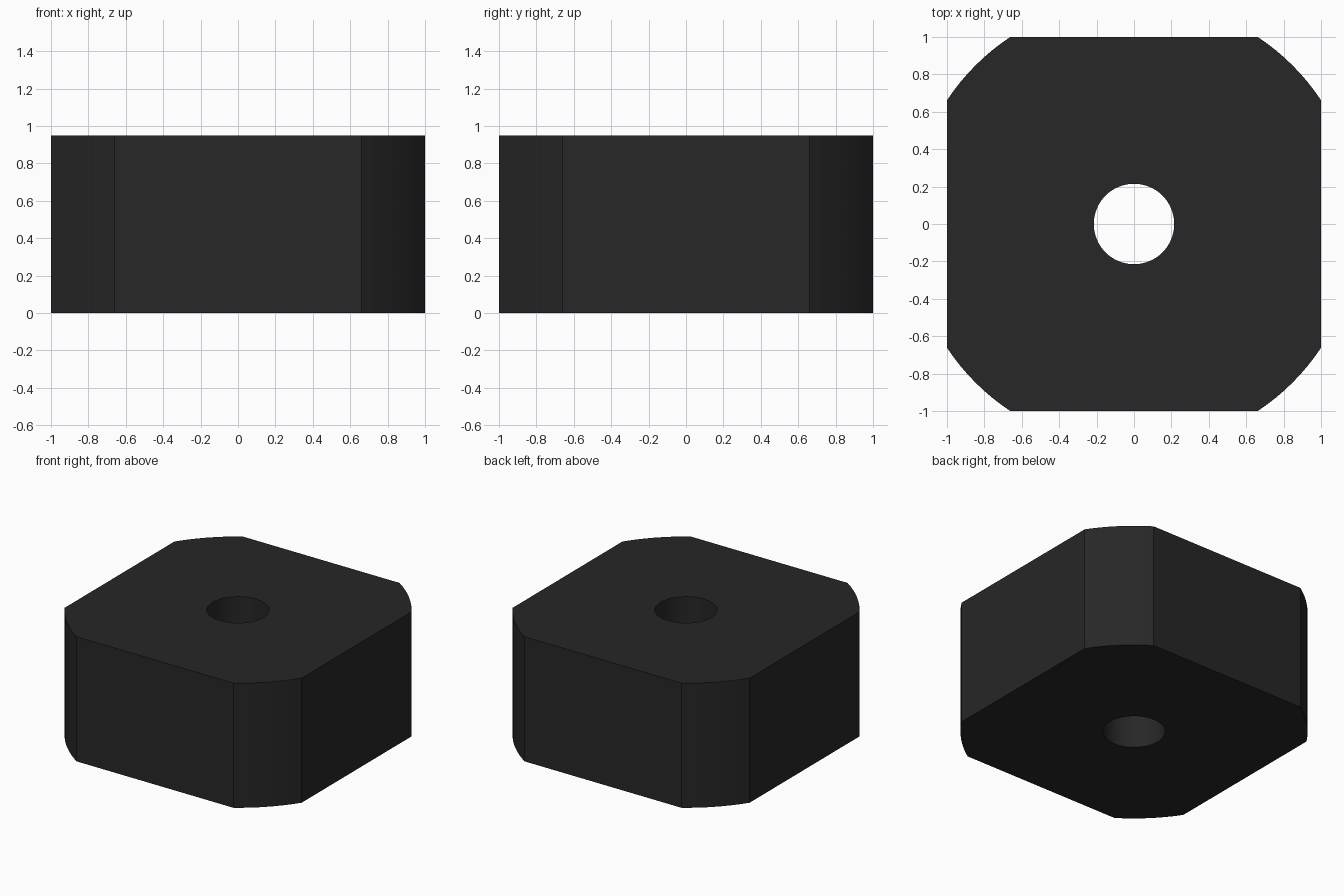
import bpy, bmesh
from math import sin, cos, acos, pi, radians

if "Cube" in bpy.data.objects:
    bpy.data.objects.remove(bpy.data.objects["Cube"])

HEIGHT, CORNER_R, HOLE_R = 0.95, 1.199, 0.215
FLAT_STEPS, ARC_STEPS = 12, 8

# Angles around the block, with exact breaks where flats meet the round corners
half_flat = acos(1 / CORNER_R)
arc = pi / 2 - 2 * half_flat
angles = []
for side in range(4):
    start = side * pi / 2
    angles += [start - half_flat + 2 * half_flat * i / FLAT_STEPS for i in range(FLAT_STEPS)]
    angles += [start + half_flat + arc * i / ARC_STEPS for i in range(ARC_STEPS)]


def outer_radius(a):
    # Square of half-width 1 trimmed by a larger circle
    return min(CORNER_R, 1 / max(abs(cos(a)), abs(sin(a))))


# Four rings: outer bottom, outer top, hole top, hole bottom
bm = bmesh.new()


def ring(radius, z):
    return [bm.verts.new((radius(a) * cos(a), radius(a) * sin(a), z)) for a in angles]


rings = [ring(outer_radius, 0), ring(outer_radius, HEIGHT),
         ring(lambda a: HOLE_R, HEIGHT), ring(lambda a: HOLE_R, 0)]

# Skin the rings into a closed block with a through hole
n = len(angles)
for k in range(4):
    a, b = rings[k], rings[(k + 1) % 4]
    for i in range(n):
        j = (i + 1) % n
        bm.faces.new((a[i], a[j], b[j], b[i]))
bmesh.ops.recalc_face_normals(bm, faces=bm.faces)

mesh = bpy.data.meshes.new("spacer_block")
bm.to_mesh(mesh)
bm.free()
block = bpy.data.objects.new("spacer_block", mesh)
bpy.context.collection.objects.link(block)

# Near-black rubber
mat = bpy.data.materials.new("black_rubber")
mat.diffuse_color = (0.02, 0.02, 0.02, 1)
mat.use_nodes = True
mat.node_tree.nodes["Principled BSDF"].inputs["Base Color"].default_value = mat.diffuse_color
mesh.materials.append(mat)

# Smooth the round corners and bore, keep the hard edges
bpy.context.view_layer.objects.active = block
block.select_set(True)
bpy.ops.object.shade_smooth_by_angle(angle=radians(20))
